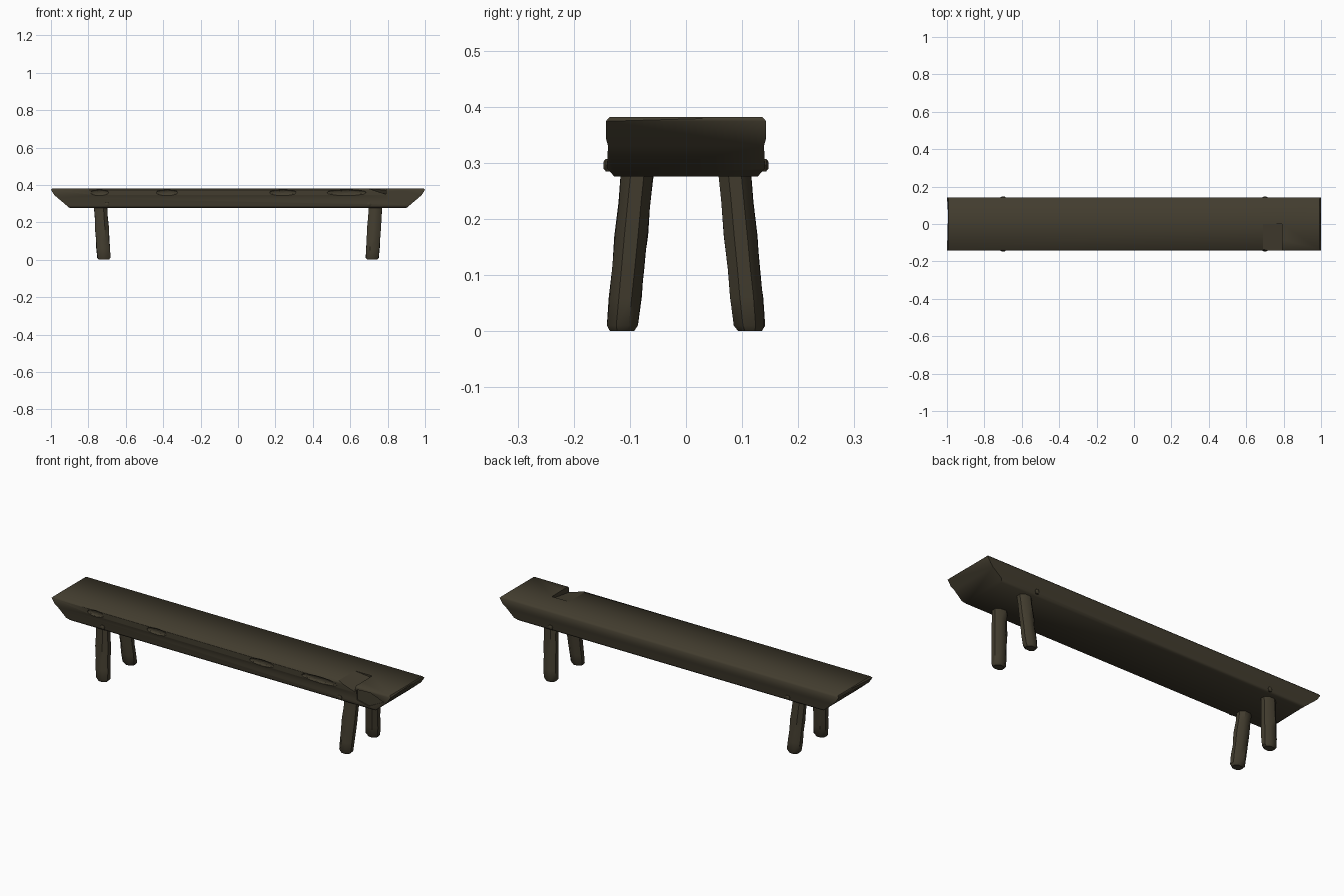
import bpy, bmesh, math, random
from mathutils import Vector

random.seed(4)
if "Cube" in bpy.data.objects:
    bpy.data.objects.remove(bpy.data.objects["Cube"], do_unlink=True)

wood = bpy.data.materials.new("dark weathered wood")
wood.use_nodes = True
COLOR = (0.055, 0.046, 0.028, 1)
wood.diffuse_color = COLOR
wood.node_tree.nodes["Principled BSDF"].inputs["Base Color"].default_value = COLOR


def finish(name, bm):
    bmesh.ops.recalc_face_normals(bm, faces=bm.faces)
    mesh = bpy.data.meshes.new(name)
    bm.to_mesh(mesh)
    bm.free()
    obj = bpy.data.objects.new(name, mesh)
    bpy.context.collection.objects.link(obj)
    mesh.materials.append(wood)
    return obj


def loft(name, rings):
    """Skin a list of closed rings and cap both ends."""
    bm = bmesh.new()
    loops = [[bm.verts.new(p) for p in ring] for ring in rings]
    n = len(loops[0])
    for a, b in zip(loops, loops[1:]):
        for i in range(n):
            j = (i + 1) % n
            bm.faces.new((a[i], a[j], b[j], b[i]))
    bm.faces.new(loops[0])
    bm.faces.new(loops[-1])
    return finish(name, bm)


def smooth(obj, angle=40):
    bpy.ops.object.select_all(action="DESELECT")
    obj.select_set(True)
    bpy.context.view_layer.objects.active = obj
    bpy.ops.object.shade_smooth_by_angle(angle=math.radians(angle))


def cut(target, cutter):
    cutter.hide_render = True
    cutter.hide_viewport = True
    mod = target.modifiers.new(cutter.name, "BOOLEAN")
    mod.operation = "DIFFERENCE"
    mod.solver = "EXACT"
    mod.object = cutter


# Seat plank: cross-section swept along x, with undercut sloping ends
half = [(0.128, 0.276), (0.141, 0.29), (0.139, 0.33), (0.143, 0.345),
        (0.143, 0.374), (0.136, 0.382)]
section = half + [(-y, z) for y, z in reversed(half)]


def end_x(z):
    if z > 0.375:
        return 0.992
    return min(1.0, 0.9 + (z - 0.276) * 1.18)


seat = loft("seat_plank", [[(s * end_x(z), y, z) for y, z in section] for s in (-1, 1)])
smooth(seat, 50)

# Lens-shaped chips along the front upper edge
for i, (x, width) in enumerate([(-0.74, 0.05), (-0.38, 0.06), (0.24, 0.075), (0.58, 0.11)]):
    bm = bmesh.new()
    bmesh.ops.create_icosphere(bm, subdivisions=2, radius=1)
    for v in bm.verts:
        v.co = Vector((x + v.co.x * width, -0.144 + v.co.y * 0.012, 0.359 + v.co.z * 0.017))
    cut(seat, finish(f"chip_cutter_{i + 1}", bm))

# Slanted gash across the front half of the top
gash = loft("gash_cutter", [
    [(0.68, y, 0.383), (0.79, y, 0.383 - d), (0.795, y, 0.42), (0.68, y, 0.42)]
    for y, d in ((-0.16, 0.035), (0.0, 0.012))])
cut(seat, gash)

# Shallow splintered patch on the front face near one end
splinter = loft("splinter_cutter", [
    [(0.8, y, 0.31), (0.87, y, 0.295), (0.96, y, 0.34), (0.88, y, 0.37), (0.8, y, 0.365)]
    for y in (-0.16, -0.135)])
cut(seat, splinter)

# Four splayed, roughly hewn legs
for sx, xname in ((-1, "right"), (1, "left")):
    for sy, yname in ((-1, "front"), (1, "back")):
        rings = []
        for z, size in ((0, 0.72), (0.01, 0.95), (0.06, 1), (0.11, 0.97),
                        (0.17, 1.02), (0.23, 0.97), (0.29, 1)):
            t = z / 0.29
            cx, cy = sx * (0.717 + 0.018 * t), sy * (0.114 - 0.028 * t)
            ring = []
            for k in range(8):
                a = math.radians(22.5 + 45 * k)
                r = size * random.uniform(0.96, 1.04)
                ring.append((cx + math.cos(a) * 0.039 * r, cy + math.sin(a) * 0.031 * r, z))
            rings.append(ring)
        smooth(loft(f"{yname}_{xname}_leg", rings), 40)

        # Peg end showing on the plank's side above the leg
        pegs = [[(sx * 0.7 + math.cos(k * math.pi / 3) * r, sy * y,
                  0.296 + math.sin(k * math.pi / 3) * r) for k in range(6)]
                for y, r in ((0.12, 0.013), (0.143, 0.013), (0.147, 0.007))]
        smooth(loft(f"{yname}_{xname}_peg", pegs), 40)
